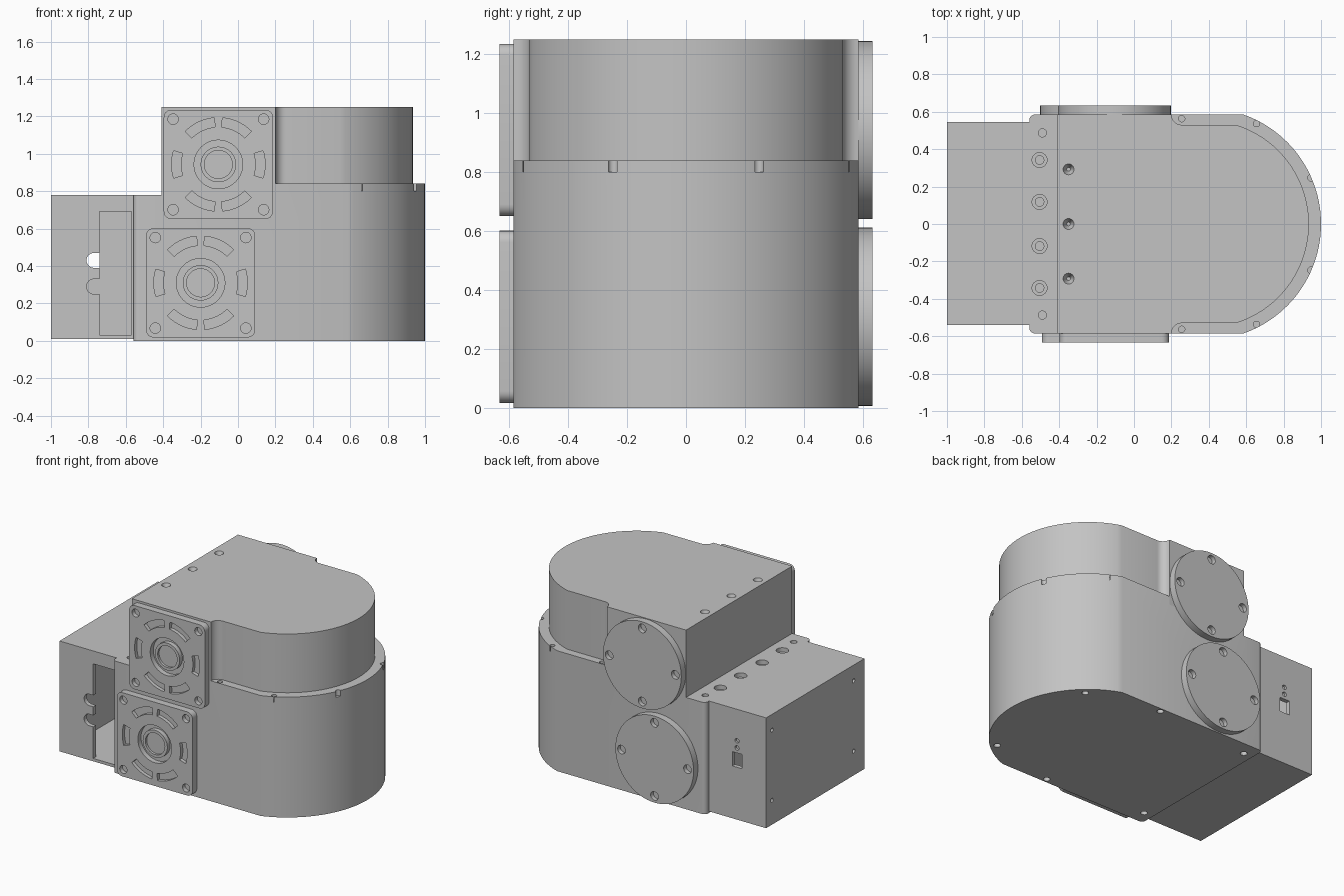
import bpy, bmesh
from math import sin, cos, asin, degrees, radians
from mathutils import Vector

if "Cube" in bpy.data.objects:
    bpy.data.objects.remove(bpy.data.objects["Cube"])

GREY = bpy.data.materials.new("cast_grey")
GREY.use_nodes = True
GREY.diffuse_color = (0.55, 0.55, 0.55, 1)
GREY.node_tree.nodes["Principled BSDF"].inputs["Base Color"].default_value = GREY.diffuse_color


# Outline helpers (lists of 2D points)
def arc(cx, cy, r, a0, a1, n=12):
    angles = [radians(a0 + (a1 - a0) * i / n) for i in range(n + 1)]
    return [(cx + r * cos(a), cy + r * sin(a)) for a in angles]


def circle(cx, cy, r, n=32):
    return arc(cx, cy, r, 0, 360, n)[:-1]


def rect(x0, y0, x1, y1):
    return [(x0, y0), (x1, y0), (x1, y1), (x0, y1)]


def rounded_square(cx, cy, half, r):
    points = []
    for quarter, (sx, sy) in enumerate([(1, 1), (-1, 1), (-1, -1), (1, -1)]):
        k = half - r
        points += arc(cx + sx * k, cy + sy * k, r, quarter * 90, quarter * 90 + 90, 6)
    return points


def arc_slot(cx, cy, r0, r1, a0, a1):
    return arc(cx, cy, r1, a0, a1) + arc(cx, cy, r0, a1, a0)


def mirrored(half):
    return half + [(x, -y) for x, y in half[::-1] if abs(y) > 1e-6]


# Solid helpers: a prism is (outline, low, high, axis, scale of low end)
def prism(outline, lo, hi, axis="z", taper=1.0):
    return outline, lo, hi, axis, taper


def place(u, v, w, axis):
    return {"z": (u, v, w), "y": (u, w, v), "x": (w, u, v)}[axis]


def solid(name, prisms):
    bm = bmesh.new()
    for outline, lo, hi, axis, taper in prisms:
        mid = sum((Vector(p) for p in outline), Vector((0, 0))) / len(outline)
        low = [mid + (Vector(p) - mid) * taper for p in outline]
        a = [bm.verts.new(place(p.x, p.y, lo, axis)) for p in low]
        b = [bm.verts.new(place(p[0], p[1], hi, axis)) for p in outline]
        bm.faces.new(a)
        bm.faces.new(b)
        for i in range(len(a)):
            j = (i + 1) % len(a)
            bm.faces.new((a[i], a[j], b[j], b[i]))
    bmesh.ops.recalc_face_normals(bm, faces=bm.faces)
    mesh = bpy.data.meshes.new(name)
    bm.to_mesh(mesh)
    bm.free()
    mesh.materials.append(GREY)
    obj = bpy.data.objects.new(name, mesh)
    bpy.context.collection.objects.link(obj)
    return obj


def activate(obj):
    bpy.ops.object.select_all(action="DESELECT")
    obj.select_set(True)
    bpy.context.view_layer.objects.active = obj


def cut(obj, prisms):
    cutter = solid("cutter", prisms)
    cutter.hide_render = True
    mod = obj.modifiers.new("cut", "BOOLEAN")
    mod.operation, mod.solver, mod.object = "DIFFERENCE", "EXACT", cutter
    activate(obj)
    bpy.ops.object.modifier_apply(modifier=mod.name)
    bpy.data.objects.remove(cutter)


parts = []
SIDE, NOSE_X, NOSE_R = 0.585, 0.38, 0.62
TOP, LEDGE, STEP = 1.25, 0.84, 0.78

# Lower housing with rounded nose, a rear step and screw holes
half = arc(-0.53, SIDE - 0.03, 0.03, 180, 90, 6)
half += arc(NOSE_X, 0, NOSE_R, degrees(asin(SIDE / NOSE_R)), 0, 24)
lower = solid("lower_housing", [prism(mirrored(half), 0, LEDGE)])
cut(lower, [prism(rect(-0.7, -0.7, -0.41, 0.7), STEP, 1)])
holes, bores = [], []
for s in (-1, 1):
    for x, y in [(0.255, 0.563), (0.655, 0.537), (0.945, 0.247)]:
        holes.append(prism(circle(x, s * y, 0.017, 16), LEDGE - 0.04, LEDGE + 0.02))
    for x, y in [(-0.49, 0.487), (0.25, 0.555), (0.76, 0.43)]:
        holes.append(prism(circle(x, s * y, 0.022, 16), -0.02, 0.03))
    holes.append(prism(circle(-0.49, s * 0.487, 0.022, 16), STEP - 0.05, STEP + 0.02))
    for y in (0.118, 0.342):
        holes.append(prism(circle(-0.505, s * y, 0.04, 24), STEP - 0.03, STEP + 0.02))
        bores.append(prism(circle(-0.505, s * y, 0.023, 24), STEP - 0.07, STEP - 0.01))
cut(lower, holes)
cut(lower, bores)
parts.append(lower)

# Upper housing with hollow shoulder fillets
half = [(-0.41, SIDE)] + arc(0.255, SIDE, 0.055, 180, 270, 8)
half += arc(NOSE_X, 0, 0.555, degrees(asin(0.53 / 0.555)), 0, 24)
upper = solid("upper_housing", [prism(mirrored(half), STEP, TOP)])
cut(upper, [prism(circle(-0.35, y, 0.033, 24), TOP - 0.05, TOP + 0.01, taper=0.3)
            for y in (-0.292, 0, 0.292)])
parts.append(upper)

# Hollow connector box with a notched front opening and a small back window
box = solid("connector_box", [prism(rect(-1, -0.54, -0.56, 0.545), 0.01, STEP)])
cut(box, [prism(rect(-0.97, -0.51, -0.57, 0.515), 0.03, 0.75)])
opening = [(-0.57, 0.03), (-0.74, 0.03)]
for z in (0.29, 0.43):
    opening += [(-0.74, z - 0.04)] + arc(-0.77, z, 0.04, 270, 90) + [(-0.74, z + 0.04)]
opening += [(-0.74, 0.69), (-0.57, 0.69)]
holes = [prism(opening, -0.6, -0.49, "y"),
         prism(rect(-0.815, 0.375, -0.74, 0.475), 0.5, 0.6, "y")]
holes += [prism(circle(-0.775, z, 0.016, 16), 0.53, 0.6, "y") for z in (0.51, 0.56)]
holes += [prism(circle(y, z, 0.014, 16), -1.02, -0.98, "x")
          for y in (-0.42, 0.48) for z in (0.18, 0.67)]
cut(box, holes)
parts.append(box)

# Square vent covers on the front and round covers on the back
FACE = -0.633
for label, cx, cz in [("upper", -0.105, 0.943), ("lower", -0.2, 0.31)]:
    vent = solid(label + "_vent_cover",
                 [prism(rounded_square(cx, cz, 0.292, 0.04), FACE, -SIDE, "y")])
    holes = [prism(circle(cx + sx * 0.242, cz + sz * 0.242, 0.028, 24), -0.65, FACE + 0.03, "y")
             for sx in (-1, 1) for sz in (-1, 1)]
    holes += [prism(arc_slot(cx, cz, 0.2, 0.25, a - w, a + w), -0.65, FACE + 0.025, "y")
              for a, w in [(0, 17), (65, 20), (115, 20), (180, 17), (245, 20), (295, 20)]]
    holes.append(prism(circle(cx, cz, 0.13, 40), -0.65, FACE + 0.035, "y"))
    cut(vent, holes)
    hub = solid(label + "_vent_hub", [prism(circle(cx, cz, 0.095, 40), FACE + 0.004, -SIDE, "y")])
    cut(hub, [prism(circle(cx, cz, 0.075, 40), -0.65, FACE + 0.02, "y")])

    disc = solid(label + "_round_cover", [prism(circle(cx, cz, 0.302, 64), SIDE, -FACE, "y")])
    cut(disc, [prism(circle(cx + dx * 0.255, cz + dz * 0.255, 0.03, 24), -FACE - 0.03, 0.65, "y")
               for dx, dz in [(1, 0), (0, 1), (-1, 0), (0, -1)]])
    parts += [vent, hub, disc]

# Smooth curved walls, keep edges crisp
for obj in parts:
    activate(obj)
    bpy.ops.object.shade_smooth_by_angle(angle=radians(30))
